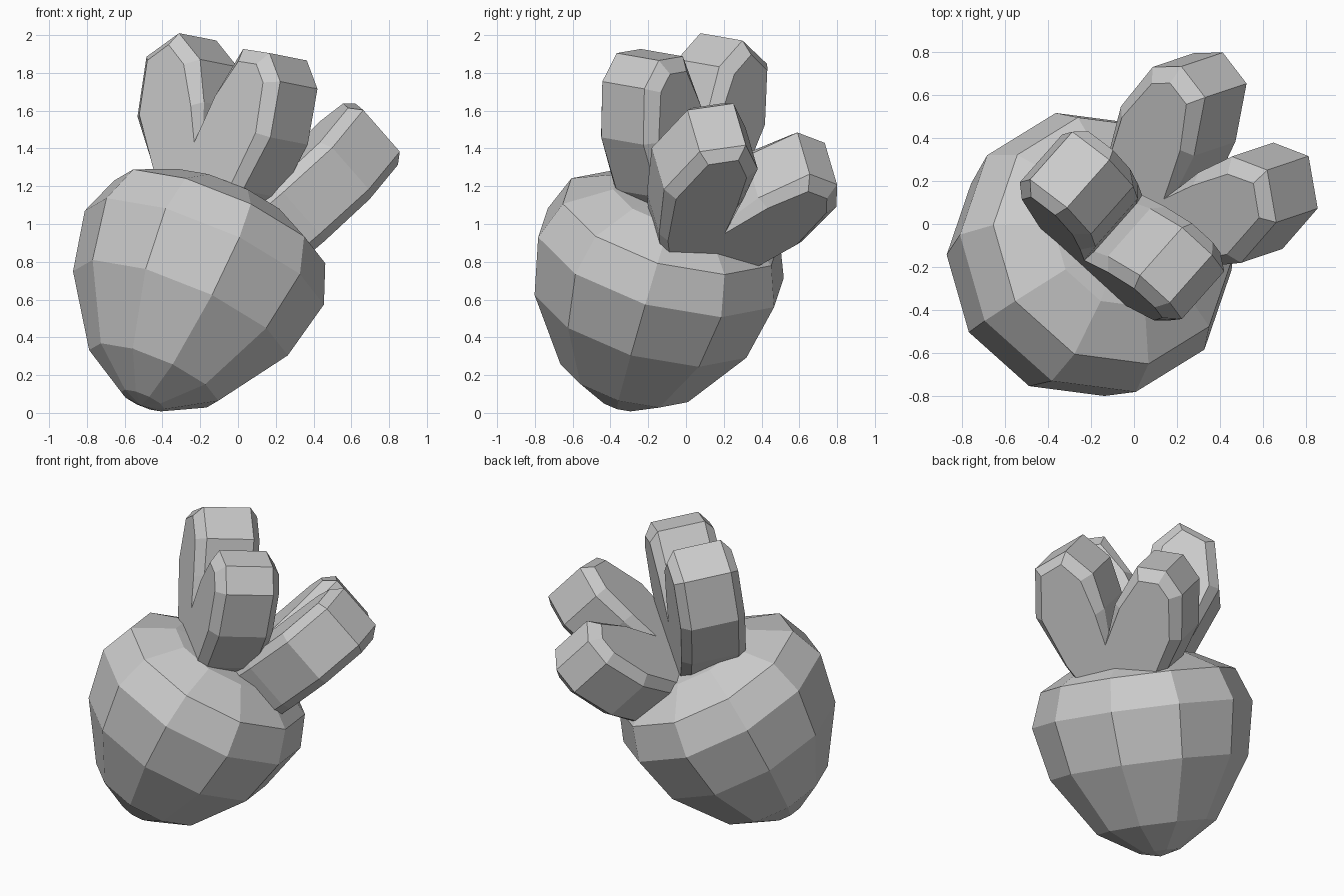
import bpy, bmesh, math
from mathutils import Vector

if "Cube" in bpy.data.objects:
    bpy.data.objects.remove(bpy.data.objects["Cube"])


def make_object(name, bm):
    bmesh.ops.recalc_face_normals(bm, faces=bm.faces)
    mesh = bpy.data.meshes.new(name)
    bm.to_mesh(mesh)
    bm.free()
    obj = bpy.data.objects.new(name, mesh)
    bpy.context.collection.objects.link(obj)
    return obj


def loft(bm, rings):
    n = len(rings[0])
    for lo, hi in zip(rings, rings[1:]):
        for i in range(n):
            j = (i + 1) % n
            bm.faces.new((lo[i], lo[j], hi[j], hi[i]))


# Root bulb: ten-sided turned shape on a leaning axis (height along axis, radius)
SIDES = 10
axis = Vector((0.43, 0.29, 1)).normalized()
center = Vector((-0.305, -0.218, 0.527))
start = Vector((-0.565, 0.075, 0.225))
e1 = (start - axis * start.dot(axis)).normalized()
e2 = axis.cross(e1)
profile = [(-0.52, 0.125), (-0.37, 0.37), (0, 0.615), (0.332, 0.685),
           (0.545, 0.605), (0.675, 0.36)]

bm = bmesh.new()
rings = []
for t, r in profile:
    ring = []
    for i in range(SIDES):
        a = 2 * math.pi * i / SIDES
        ring.append(bm.verts.new(center + axis * t + r * (e1 * math.cos(a) + e2 * math.sin(a))))
    rings.append(ring)
loft(bm, rings)
for ring, t in ((rings[0], -0.55), (rings[-1], 0.69)):
    pole = bm.verts.new(center + axis * t)
    for i in range(SIDES):
        bm.faces.new((ring[i], ring[(i + 1) % SIDES], pole))
make_object("root_bulb", bm)

# Leaf outlines: uneven two-lobed heart, outer rim and inset face
rim = [(0, -0.33), (0.04, -0.13), (0.18, 0.14), (0.37, 0.14), (0.48, 0),
       (0.48, -0.3), (0.35, -0.6), (0.04, -0.95), (-0.28, -0.59),
       (-0.48, -0.3), (-0.49, 0.02), (-0.29, 0.17), (-0.11, 0.05), (-0.03, -0.17)]
face = [(0, -0.39), (0.09, -0.13), (0.21, 0.07), (0.34, 0.07), (0.41, -0.02),
        (0.42, -0.29), (0.31, -0.58), (0.04, -0.88), (-0.25, -0.57),
        (-0.42, -0.29), (-0.43, 0), (-0.30, 0.10), (-0.17, 0.01), (-0.07, -0.2)]


# Leaves: thick hearts with a bevelled rim on both faces
def heart_leaf(name, origin, across, up):
    origin, w, u = Vector(origin), Vector(across).normalized(), Vector(up)
    u = (u - w * u.dot(w)).normalized()
    n = w.cross(u)
    bm = bmesh.new()
    layers = []
    for outline, depth in ((face, -0.205), (rim, -0.15), (rim, 0.15), (face, 0.205)):
        layers.append([bm.verts.new(origin + w * x + u * y + n * depth) for x, y in outline])
    loft(bm, layers)
    bm.faces.new(layers[0])
    bm.faces.new(layers[-1])
    make_object(name, bm)


heart_leaf("upright_leaf", (-0.03, -0.01, 1.79), (0.733, -0.67, -0.115), (0.171, 0.019, 0.977))
# the second leaf is the same heart, mirrored by its reversed width direction
heart_leaf("leaning_leaf", (0.464, 0.40, 1.34), (-0.584, 0.76, -0.288), (0.495, 0.613, 0.615))
